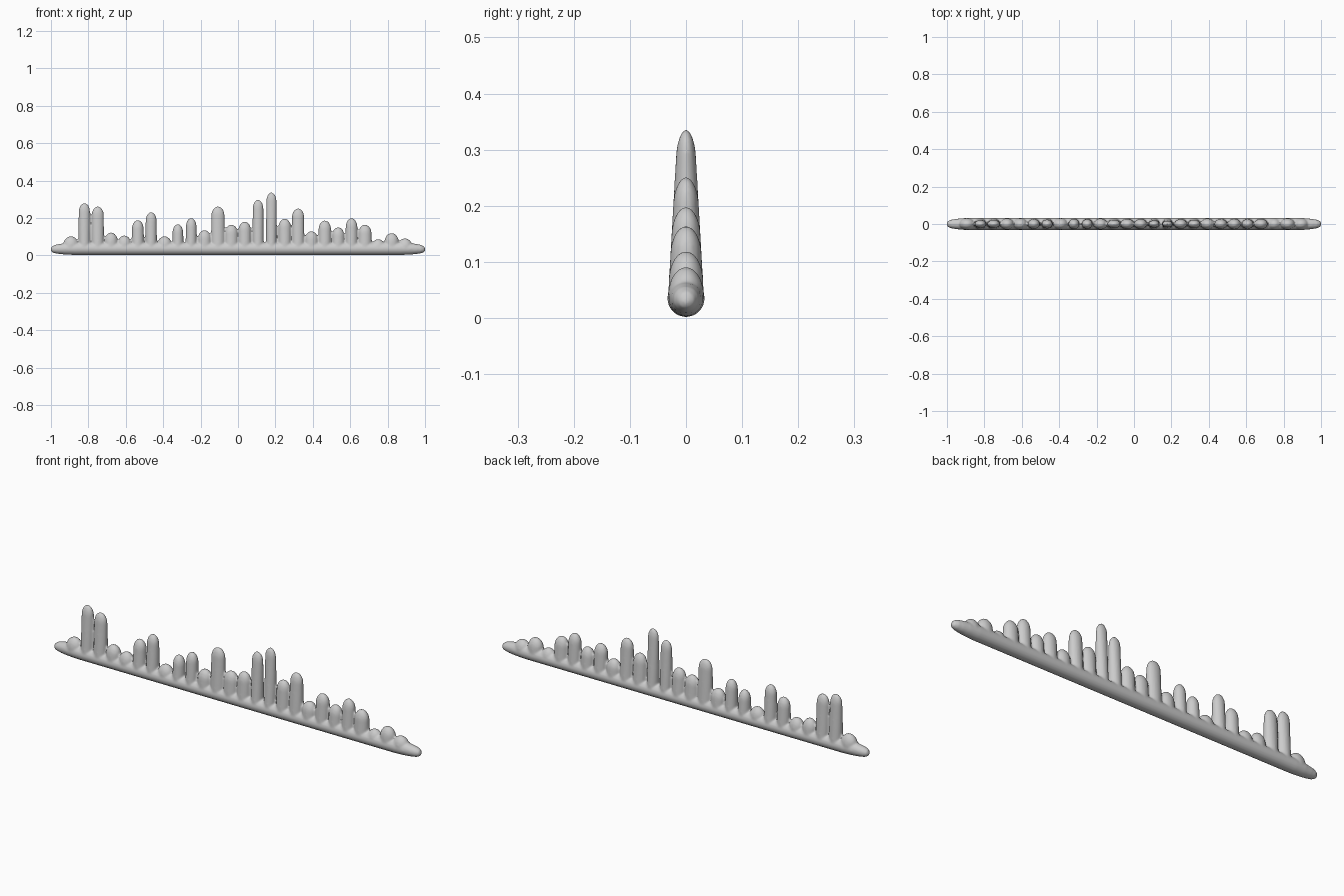
import bpy, bmesh, math

if "Cube" in bpy.data.objects:
    bpy.data.objects.remove(bpy.data.objects["Cube"])

STEP = 2 / 28
# height and half-width of each rounded finger, left to right
HEIGHTS = [.102, .279, .261, .122, .106, .188, .231, .102, .167, .2, .135, .261, .164,
           .18, .297, .336, .196, .251, .129, .186, .15, .198, .164, .087, .119, .091]
WIDTHS = [.041, .031, .033, .036, .037, .032, .030, .039, .029, .029, .036, .036, .036,
          .034, .029, .028, .034, .033, .036, .034, .034, .032, .036, .038, .038, .040]
SEG = 16


def loft(bm, rings):
    """Skin a list of closed rings and cap both ends."""
    loops = [[bm.verts.new(p) for p in r] for r in rings]
    n = len(loops[0])
    for a, b in zip(loops, loops[1:]):
        for i in range(n):
            j = (i + 1) % n
            bm.faces.new((a[i], a[j], b[j], b[i]))
    bm.faces.new(loops[0][::-1])
    bm.faces.new(loops[-1])


def angles():
    return [2 * math.pi * i / SEG for i in range(SEG)]


bm = bmesh.new()

# long rounded base bar with blunt tapered ends
half = [(-1, .006), (-.995, .015), (-.98, .0225), (-.955, .027), (-.92, .031), (-.87, .0335)]
stations = half + [(-x, r) for x, r in reversed(half)]
loft(bm, [[(x, r * math.cos(a), .035 - (.0335 - r) * .15 + r * math.sin(a)) for a in angles()]
          for x, r in stations])

# fingers: oval columns, thinner towards the top, with domed tips
for i, (h, w) in enumerate(zip(HEIGHTS, WIDTHS)):
    cx = -.893 + i * STEP
    cap = min(.045, h - .042)
    zs = [.036 + (h - cap - .036) * k / 4 for k in range(4)]
    levels = [(z, 1) for z in zs]
    for k in range(7):
        t = math.radians(k * 14.2)
        levels.append((h - cap + cap * math.sin(t), math.cos(t)))
    rings = []
    for z, s in levels:
        d = (.0325 - .058 * (z - .036)) * s
        ww = w * (1.06 - .1 * (z - .036) / (h - .036)) * s
        rings.append([(cx + ww * math.cos(a), d * math.sin(a), z) for a in angles()])
    loft(bm, rings)

bmesh.ops.recalc_face_normals(bm, faces=bm.faces)
mesh = bpy.data.meshes.new("spiky_bar")
bm.to_mesh(mesh)
bm.free()
bar = bpy.data.objects.new("spiky_bar", mesh)
bpy.context.collection.objects.link(bar)

# fuse everything into one skin and soften the joins
remesh = bar.modifiers.new("fuse", 'REMESH')
remesh.mode = 'VOXEL'
remesh.voxel_size = .005
remesh.use_smooth_shade = True
soft = bar.modifiers.new("soften", 'SMOOTH')
soft.factor = .5
soft.iterations = 3
